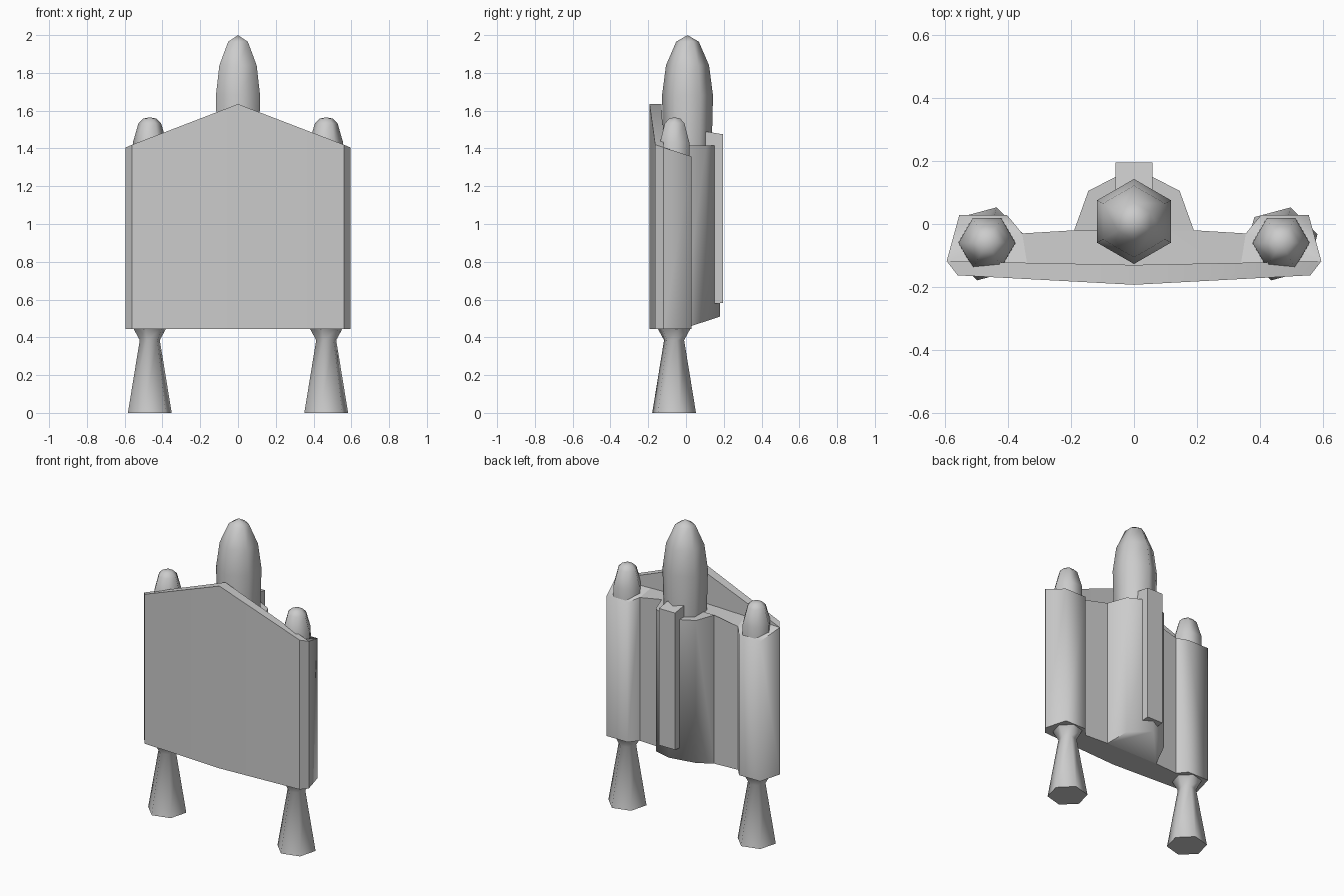
import bpy
from math import cos, sin, radians, pi

if "Cube" in bpy.data.objects:
    bpy.data.objects.remove(bpy.data.objects["Cube"])


def make(name, verts, faces, angle):
    me = bpy.data.meshes.new(name)
    me.from_pydata(verts, [], faces)
    me.update()
    ob = bpy.data.objects.new(name, me)
    bpy.context.collection.objects.link(ob)
    bpy.ops.object.select_all(action='DESELECT')
    ob.select_set(True)
    bpy.context.view_layer.objects.active = ob
    bpy.ops.object.shade_smooth_by_angle(angle=radians(angle))
    return ob


def half_prism(name, pts, skip=(), angle=75):
    """Upright prism from (x, y, z_bottom, z_top) points, mirrored across x = 0."""
    n = len(pts)
    verts = [(x, y, b) for x, y, b, t in pts] + [(x, y, t) for x, y, b, t in pts]
    faces = [tuple(reversed(range(n))), tuple(range(n, 2 * n))]
    for i in range(n):
        if i not in skip:
            j = (i + 1) % n
            faces.append((i, j, n + j, n + i))
    ob = make(name, verts, faces, angle)
    ob.modifiers.new("mirror", 'MIRROR').use_axis[0] = True
    return ob


def lathe(name, cx, cy, profile, turn, sides=6):
    """Revolve (radius, z) points from bottom to top; radius 0 closes in a tip."""
    verts, faces = [], []
    for r, z in profile:
        if r == 0:
            verts.append((cx, cy, z))
            continue
        for k in range(sides):
            a = radians(turn) + 2 * pi * k / sides
            verts.append((cx + r * cos(a), cy + r * sin(a), z))
    faces.append(tuple(reversed(range(sides))))
    for s in range(len(profile) - 1):
        for k in range(sides):
            j, o = (k + 1) % sides, s * sides
            if profile[s + 1][0] == 0:
                faces.append((o + k, o + j, o + sides))
            else:
                faces.append((o + k, o + j, o + sides + j, o + sides + k))
    if profile[-1][0] > 0:
        o = (len(profile) - 1) * sides
        faces.append(tuple(range(o, o + sides)))
    return make(name, verts, faces, 65)


Z = 0.445

# Peaked front plate
half_prism("front_plate", [(0, -.193, Z, 1.635), (.56, -.163, Z, 1.42),
                           (.595, -.118, Z, 1.405), (0, -.13, Z, 1.635)], {3}, 30)

# Side tank housings with sloping tops
half_prism("side_housing", [(.34, -.124, Z, 1.41), (.595, -.118, Z, 1.405),
                            (.555, .028, Z, 1.358), (.403, .028, Z, 1.358),
                            (.355, -.03, Z, 1.38)], {0, 4}, 78)

# Deck between the housings
half_prism("centre_deck", [(0, -.13, Z, 1.415), (.34, -.124, Z, 1.41),
                           (.355, -.03, Z, 1.38), (.19, -.02, Z, 1.415),
                           (0, -.02, Z, 1.415)], {0, 1, 3, 4})

# Rear hull with rising underside
half_prism("rear_hull", [(0, -.02, Z, 1.415), (.19, -.02, Z, 1.415),
                         (.145, .105, .485, 1.415), (0, .18, .51, 1.415)], {0, 3})

# Rear spine bar
half_prism("rear_spine", [(0, .09, .572, 1.492), (.058, .09, .572, 1.492),
                          (.058, .196, .582, 1.475), (0, .196, .582, 1.475)], {3}, 30)

# Central missile
lathe("centre_missile", 0, .008,
      [(.128, 1.40), (.135, 1.68), (.114, 1.84), (.06, 1.965), (0, 2.0)], 30)

# Side noses and nozzles
for side, sx in (("left", -1), ("right", 1)):
    lathe(side + "_nose", sx * .467, -.06,
          [(.092, 1.34), (.09, 1.43), (.06, 1.533), (.034, 1.558), (0, 1.565)], 0)
    lathe(side + "_nozzle", sx * .467, -.063,
          [(.12, 0), (.055, .385), (.09, .447)], 15)
